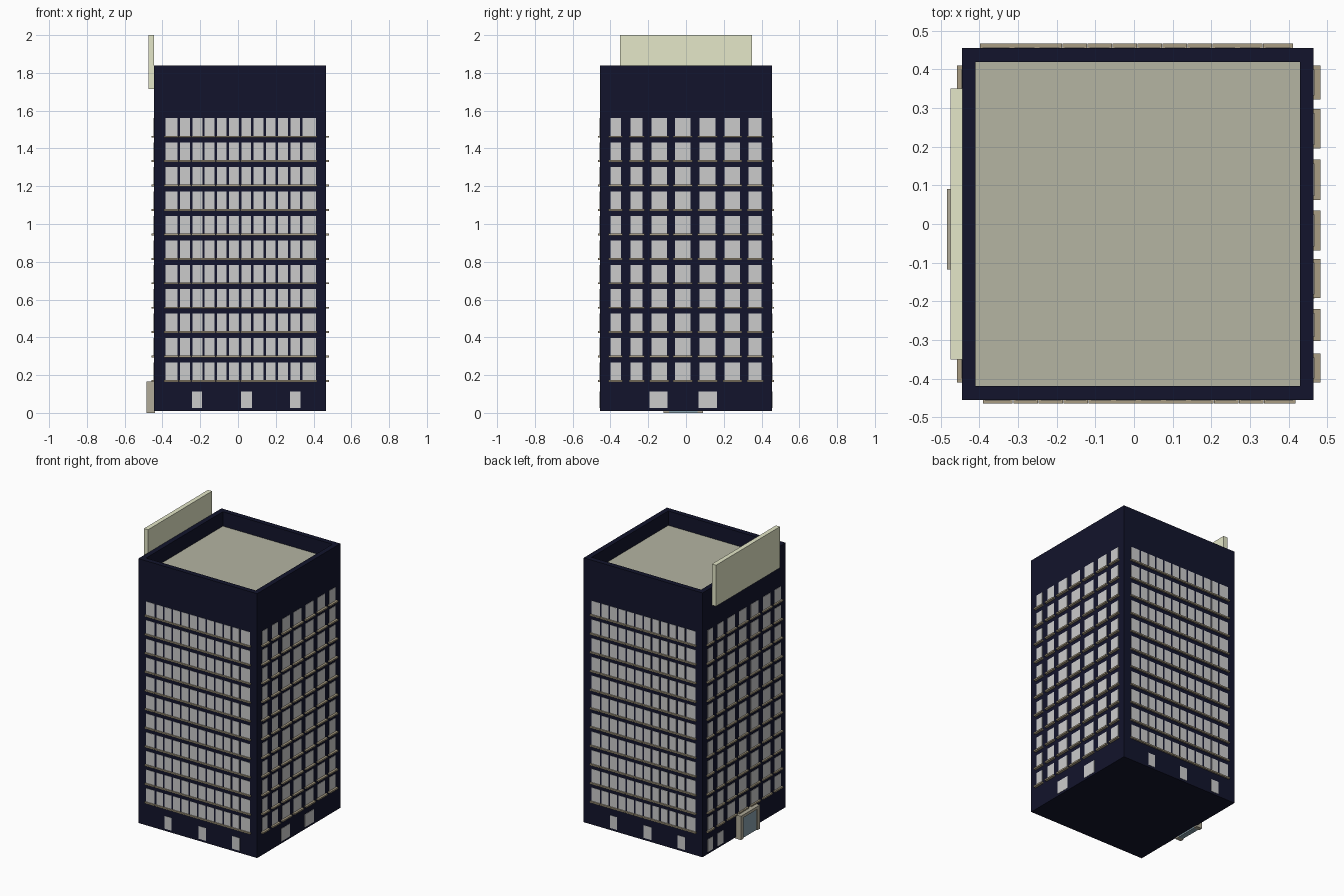
import bpy, bmesh, math
from mathutils import Matrix, Vector

if "Cube" in bpy.data.objects:
    bpy.data.objects.remove(bpy.data.objects["Cube"])

CX, H = 0.01, 0.455          # body centre in x, half width


def material(name, col):
    m = bpy.data.materials.new(name)
    m.diffuse_color = (*col, 1)
    m.use_nodes = True
    m.node_tree.nodes["Principled BSDF"].inputs["Base Color"].default_value = m.diffuse_color
    return m


navy = material("navy_wall", (0.006, 0.007, 0.025))
tan = material("tan_sill", (0.40, 0.34, 0.23))
roofing = material("roofing", (0.46, 0.46, 0.36))
cream = material("cream_board", (0.78, 0.80, 0.58))
stone = material("stone_frame", (0.44, 0.41, 0.32))
blue = material("blue_glass", (0.25, 0.36, 0.42))


def make(name, boxes, mat=None, matrix=Matrix()):
    """One object from a list of (x0, x1, y0, y1, z0, z1) boxes."""
    bm = bmesh.new()
    for x0, x1, y0, y1, z0, z1 in boxes:
        c = Vector(((x0 + x1) / 2, (y0 + y1) / 2, (z0 + z1) / 2))
        bmesh.ops.create_cube(bm, size=1, matrix=matrix @ Matrix.Translation(c)
                              @ Matrix.Diagonal((x1 - x0, y1 - y0, z1 - z0, 1)))
    me = bpy.data.meshes.new(name)
    bm.to_mesh(me)
    bm.free()
    ob = bpy.data.objects.new(name, me)
    bpy.context.collection.objects.link(ob)
    if mat:
        me.materials.append(mat)
    return ob


# Body: block whose top is inset and pushed down to leave a parapet
body = make("tower_body", [(CX - H, CX + H, -H, H, 0.01, 1.84)], navy)
body.data.materials.append(roofing)
bm = bmesh.new()
bm.from_mesh(body.data)
top = [f for f in bm.faces if f.normal.z > 0.9]
bmesh.ops.inset_region(bm, faces=top, thickness=0.05)
ext = bmesh.ops.extrude_face_region(bm, geom=top)
bmesh.ops.delete(bm, geom=top, context='FACES_ONLY')
bmesh.ops.translate(bm, vec=(0, 0, -0.1),
                    verts=[g for g in ext["geom"] if isinstance(g, bmesh.types.BMVert)])
for g in ext["geom"]:
    if isinstance(g, bmesh.types.BMFace):
        g.material_index = 1
bmesh.ops.recalc_face_normals(bm, faces=bm.faces)
bm.to_mesh(body.data)
bm.free()

# Window columns as spans along a facade, measured from its centre
long_cols = [(-0.395, -0.33)]
long_cols += [(-0.316 + i * 0.0648, -0.264 + i * 0.0648) for i in range(10)]
long_cols += [(0.332, 0.402)]
short_cols = [(-0.40, -0.345), (-0.293, -0.23), (-0.182, -0.10), (-0.058, 0.025),
              (0.072, 0.157), (0.205, 0.287), (0.332, 0.40)]
long_ground = [(-0.253, -0.20), (0.006, 0.064), (0.264, 0.322)]
short_ground = [(-0.193, -0.098), (0.066, 0.165)]
left_ground = [(-0.40, -0.345), (-0.293, -0.23)]

# Facades: built facing front, then turned around the tower
for name, angle, cols, ground, depth, grow in (
        ("front", 0, long_cols, long_ground, 0.010, 0.006),
        ("right", 90, short_cols, short_ground, 0.017, 0.010),
        ("back", 180, long_cols, long_ground, 0.012, 0.006),
        ("left", 270, short_cols, left_ground, 0.013, 0.010)):
    turn = Matrix.Translation((CX, 0, 0)) @ Matrix.Rotation(math.radians(angle), 4, 'Z')
    glass = [(a, b, -H - 0.002, -H + 0.01, 0.025, 0.113) for a, b in ground]
    sills = []
    for row in range(11):
        z = 0.17 + row * 0.1293
        for a, b in cols:
            glass.append((a, b, -H - 0.002, -H + 0.01, z, z + 0.097))
            sills.append((a - grow, b + grow, -H - depth, -H + 0.01, z - 0.006, z + 0.004))
    make(name + "_windows", glass, None, turn)
    make(name + "_sills", sills, tan, turn)

# Roof board on the left side
make("roof_board", [(-0.475, -0.444, -0.35, 0.35, 1.715, 2.0)], cream)

# Entrance: stone surround with a recessed glass door
make("entrance_frame", [(-0.484, -0.44, -0.118, -0.09, 0, 0.145),
                        (-0.484, -0.44, 0.062, 0.09, 0, 0.145),
                        (-0.484, -0.44, -0.118, 0.09, 0.145, 0.165)], stone)
make("entrance_glass", [(-0.476, -0.44, -0.09, 0.062, 0, 0.145)], blue)
